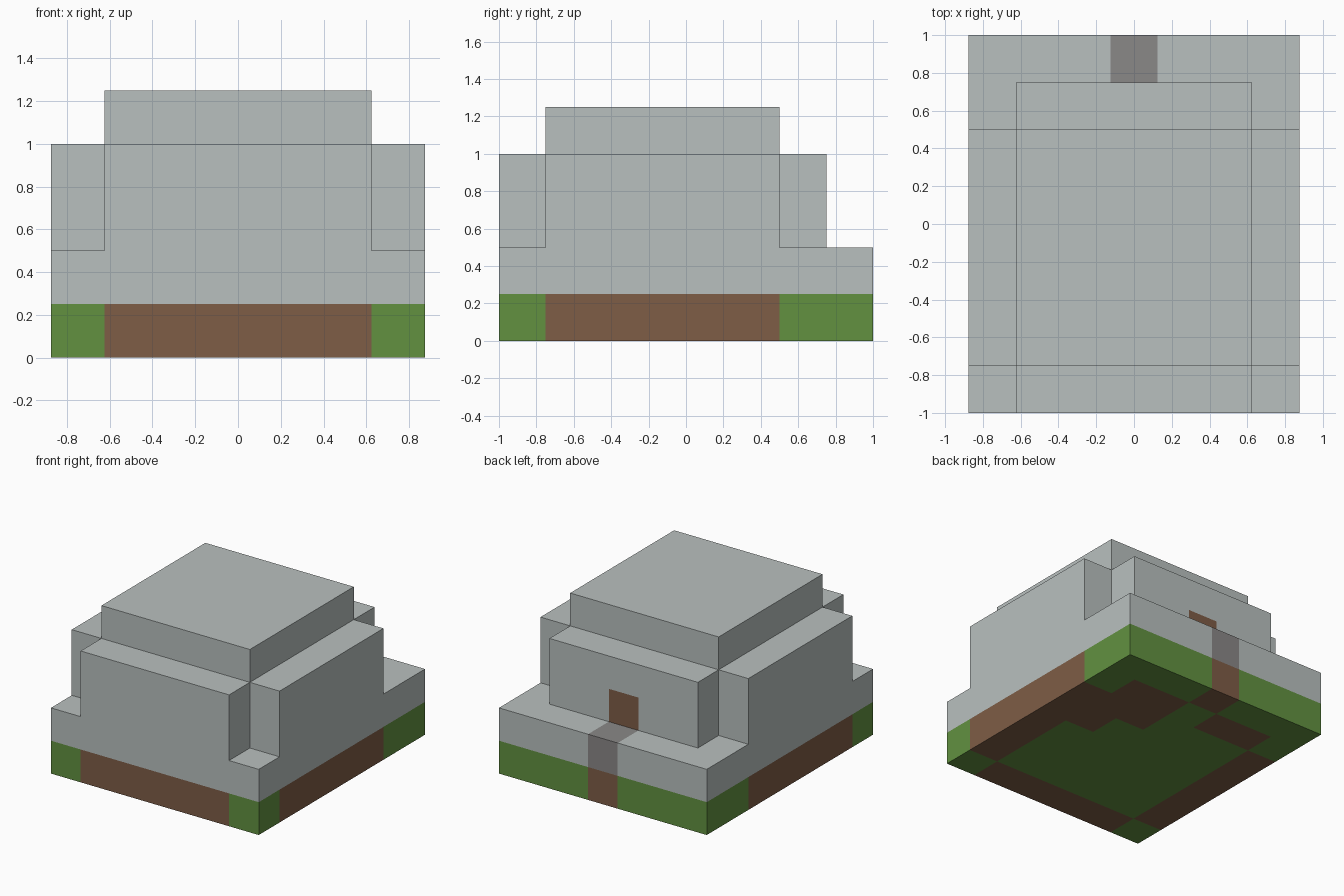
import bpy
import bmesh
from mathutils import Vector

cube = bpy.data.objects.get("Cube")
if cube:
    bpy.data.objects.remove(cube, do_unlink=True)

UNIT = 0.25
NX, NY = 7, 8
DOOR_X = 3


def material(name, rgb):
    """Flat material from display colour values."""
    linear = [((c / 255 + 0.055) / 1.055) ** 2.4 for c in rgb]
    mat = bpy.data.materials.new(name)
    mat.use_nodes = True
    mat.diffuse_color = (*linear, 1)
    bsdf = next(n for n in mat.node_tree.nodes if n.type == 'BSDF_PRINCIPLED')
    bsdf.inputs["Base Color"].default_value = (*linear, 1)
    return mat


stone = material("pale_stone", (185, 192, 191))
paving = material("dark_paving", (138, 136, 135))
grass = material("grass_green", (98, 145, 64))
earth = material("earth_brown", (126, 93, 70))


def block(xs, ys, zs):
    return {(x, y, z) for x in xs for y in ys for z in zs}


def cross(zs):
    """Rectangle with its four corner blocks notched out."""
    return block(range(1, 6), range(0, 7), zs) | block(range(NX), range(1, 6), zs)


# House parts as sets of blocks
door = {(DOOR_X, 6, 2)}
path = {(DOOR_X, 7, 1)}
step = block(range(NX), range(NY), [1]) - path
walls = cross([2, 3]) - door
roof = block(range(1, 6), range(1, 6), [4])

# Ground: earth under the walls, the path and the inner corner; grass elsewhere
inside = block(range(1, 6), range(1, 6), [0])
hearth = {(5, 4, 0), (5, 5, 0), (4, 5, 0)}
foundation = (cross([0]) - inside - {(DOOR_X, 6, 0)}) | hearth | {(DOOR_X, 7, 0)}
lawn = block(range(NX), range(NY), [0]) - foundation

parts = {
    "lawn": (lawn, grass),
    "foundation": (foundation, earth),
    "stone_step": (step, stone),
    "path_slab": (path, paving),
    "house_walls": (walls, stone),
    "door": (door, earth),
    "roof": (roof, stone),
}
solid = set().union(*(cells for cells, _ in parts.values()))


def build(name, cells, mat):
    """Make one part, keeping only faces on the outside of the house."""
    bm = bmesh.new()
    for cell in sorted(cells):
        for axis in range(3):
            for side in (-1, 1):
                neighbour = list(cell)
                neighbour[axis] += side
                if tuple(neighbour) in solid:
                    continue
                normal, u = Vector(), Vector()
                normal[axis] = side
                u[(axis + 1) % 3] = 1
                v = normal.cross(u)
                centre = Vector(cell) + Vector((0.5, 0.5, 0.5)) + normal / 2
                corners = [centre + (u * a + v * b) / 2
                           for a, b in ((-1, -1), (1, -1), (1, 1), (-1, 1))]
                offset = Vector((NX / 2, NY / 2, 0))
                bm.faces.new([bm.verts.new((c - offset) * UNIT) for c in corners])
    bmesh.ops.remove_doubles(bm, verts=bm.verts[:], dist=0.001)
    mesh = bpy.data.meshes.new(name)
    bm.to_mesh(mesh)
    bm.free()
    mesh.materials.append(mat)
    bpy.context.collection.objects.link(bpy.data.objects.new(name, mesh))


for part, (cells, mat) in parts.items():
    build(part, cells, mat)
